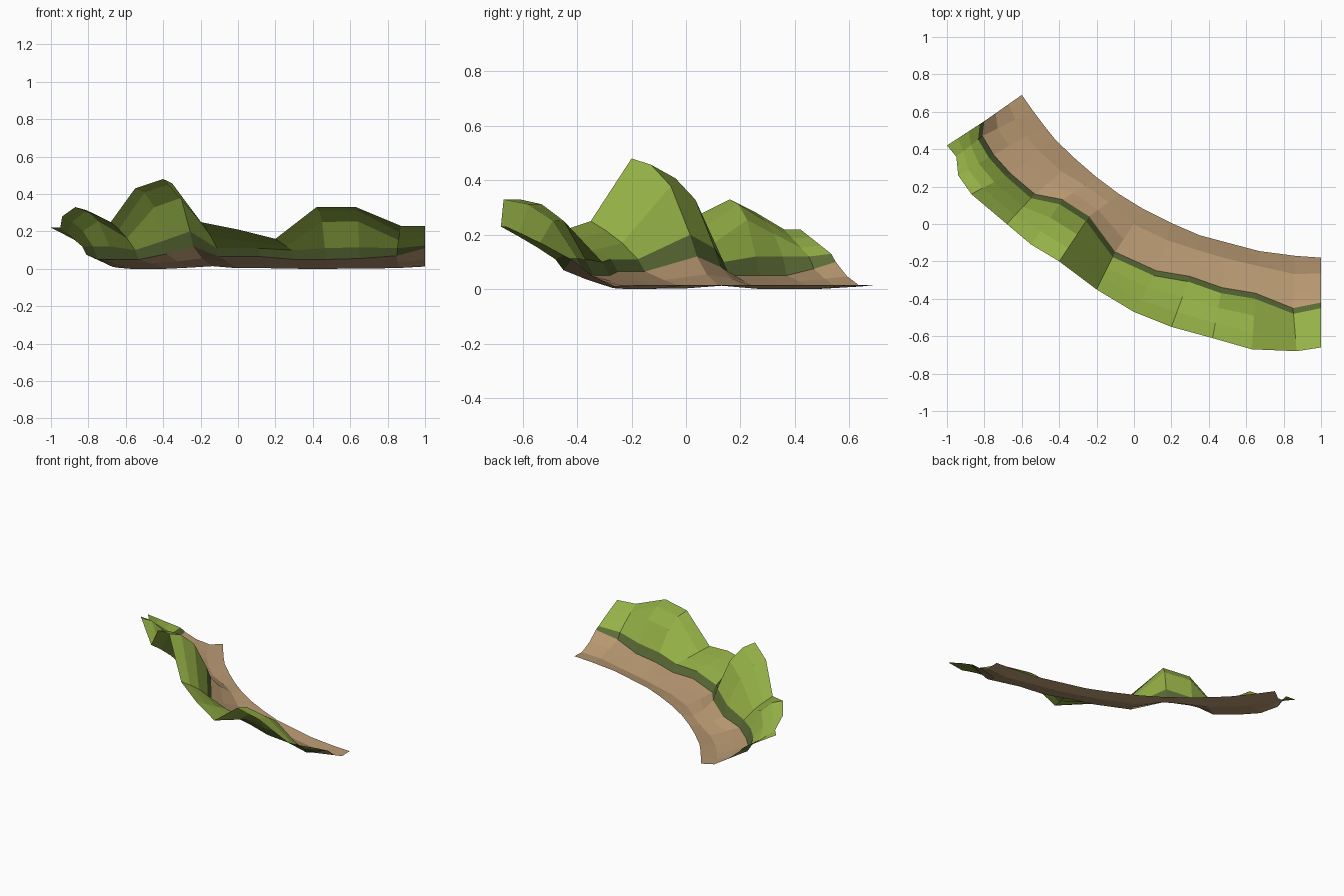
import bpy, bmesh
from mathutils import Vector

if "Cube" in bpy.data.objects:
    bpy.data.objects.remove(bpy.data.objects["Cube"])

# Stations along the bend: path inner edge (x, y), foot of bank (x, y, z), kerb rise, bank crest (x, y, z)
STATIONS = [
    (-.60, .69, -.80, .55, .10, .03, -1.0, .42, .22),
    (-.54, .605, -.81, .47, .075, .045, -.95, .36, .22),
    (-.48, .525, -.75, .37, .05, .07, -.94, .26, .28),
    (-.42, .45, -.66, .27, .05, .07, -.87, .16, .33),
    (-.31, .345, -.53, .16, .05, .05, -.68, .0, .25),
    (-.20, .25, -.38, .13, .08, .07, -.55, -.11, .43),
    (-.08, .16, -.24, .04, .12, .08, -.40, -.20, .48),
    (.05, .08, -.10, -.15, .065, .045, -.20, -.35, .25),
    (.20, .005, .12, -.25, .065, .045, .0, -.47, .21),
    (.35, -.06, .30, -.28, .05, .05, .20, -.55, .16),
    (.50, -.10, .47, -.34, .05, .06, .42, -.61, .33),
    (.67, -.145, .65, -.37, .055, .06, .63, -.67, .33),
    (.86, -.17, .85, -.45, .07, .04, .87, -.68, .23),
    (1.0, -.18, 1.0, -.42, .11, .015, 1.0, -.66, .23),
]


def material(name, colour):
    m = bpy.data.materials.new(name)
    m.diffuse_color = (*colour, 1)
    m.use_nodes = True
    m.node_tree.nodes["Principled BSDF"].inputs["Base Color"].default_value = m.diffuse_color
    return m


def sheet(name, sections, mat):
    """Skin a row of cross-sections into one flat-shaded open sheet."""
    bm = bmesh.new()
    rows = [[bm.verts.new(p) for p in s] for s in sections]
    for a, b in zip(rows, rows[1:]):
        for k in range(len(a) - 1):
            bm.faces.new((a[k], a[k + 1], b[k + 1], b[k]))
    me = bpy.data.meshes.new(name)
    bm.to_mesh(me)
    bm.free()
    me.materials.append(mat)
    bpy.context.collection.objects.link(bpy.data.objects.new(name, me))


path, edge, bank = [], [], []
for ix, iy, fx, fy, fz, rise, cx, cy, cz in STATIONS:
    inner, foot, crest = Vector((ix, iy, .015)), Vector((fx, fy, fz)), Vector((cx, cy, cz))
    # path dips slightly, then curls up to the bank
    p1, p2 = inner.lerp(foot, .35), inner.lerp(foot, .7)
    p1.z, p2.z = max(0, .2 * (fz - .05)), .015 + .38 * (fz - .015)
    path.append([inner, p1, p2, foot])
    # steep grass kerb
    out = crest - foot
    out.z = 0
    top = foot + out.normalized() * .03
    top.z += rise
    edge.append([foot, top])
    # bank bulges where the crest is high
    bulge = min(1, max(0, (cz - .22) / .1))
    b1, b2 = top.lerp(crest, .33), top.lerp(crest, .67)
    b1.z += bulge * .31 * (cz - top.z)
    b2.z += bulge * .25 * (cz - top.z)
    bank.append([top, b1, b2, crest])

sheet("dirt_path", path, material("tan dirt", (.47, .31, .165)))
sheet("grass_edge", edge, material("dark grass", (.107, .15, .037)))
sheet("grass_bank", bank, material("light grass", (.30, .44, .062)))
